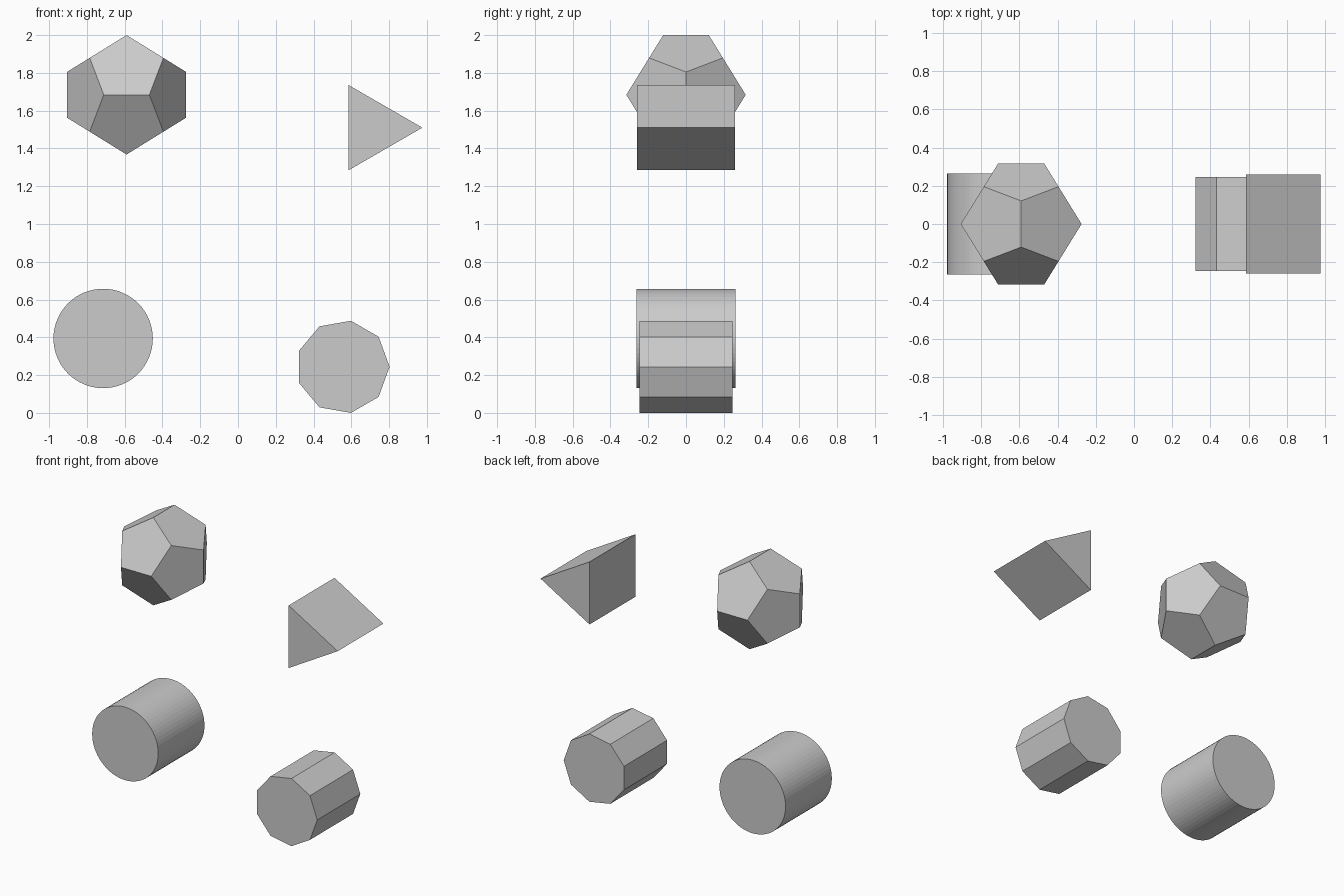
import bpy, bmesh
from math import cos, sin, tau, sqrt, radians

if "Cube" in bpy.data.objects:
    bpy.data.objects.remove(bpy.data.objects["Cube"])


def add_object(name, bm, location):
    bmesh.ops.recalc_face_normals(bm, faces=bm.faces)
    mesh = bpy.data.meshes.new(name)
    bm.to_mesh(mesh)
    bm.free()
    obj = bpy.data.objects.new(name, mesh)
    obj.location = location
    bpy.context.collection.objects.link(obj)
    return obj


def prism(name, sides, radius, depth, location):
    """Regular prism lying along y, first corner pointing to +x."""
    bm = bmesh.new()
    ring = [bm.verts.new((radius * cos(tau * i / sides), -depth / 2,
                          radius * sin(tau * i / sides))) for i in range(sides)]
    cap = bm.faces.new(ring)
    ext = bmesh.ops.extrude_face_region(bm, geom=[cap], use_keep_orig=True)
    moved = [g for g in ext["geom"] if isinstance(g, bmesh.types.BMVert)]
    bmesh.ops.translate(bm, verts=moved, vec=(0, depth, 0))
    return add_object(name, bm, location)


def dodecahedron(name, half_extent, location):
    """Convex hull of a cube's corners and three golden rectangles."""
    phi = (1 + sqrt(5)) / 2
    s = half_extent / phi
    signs = (-1, 1)
    points = [(a, b, c) for a in signs for b in signs for c in signs]
    for a in signs:
        for b in signs:
            p, q = a / phi, b * phi
            points += [(0, p, q), (p, q, 0), (q, 0, p)]
    bm = bmesh.new()
    for p in points:
        bm.verts.new([s * v for v in p])
    bmesh.ops.convex_hull(bm, input=bm.verts)
    # merge hull triangles into pentagons
    bmesh.ops.dissolve_limit(bm, angle_limit=radians(5),
                             verts=bm.verts, edges=bm.edges)
    return add_object(name, bm, location)


# Upper pair
dodecahedron("dodecahedron", 0.316, (-0.59, 0, 1.684))
prism("triangular_prism", 3, 0.26, 0.52, (0.716, 0, 1.51))

# Lower pair
prism("cylinder", 64, 0.263, 0.526, (-0.714, 0, 0.394))
prism("nine_sided_prism", 9, 0.2475, 0.49, (0.555, 0, 0.2438))
